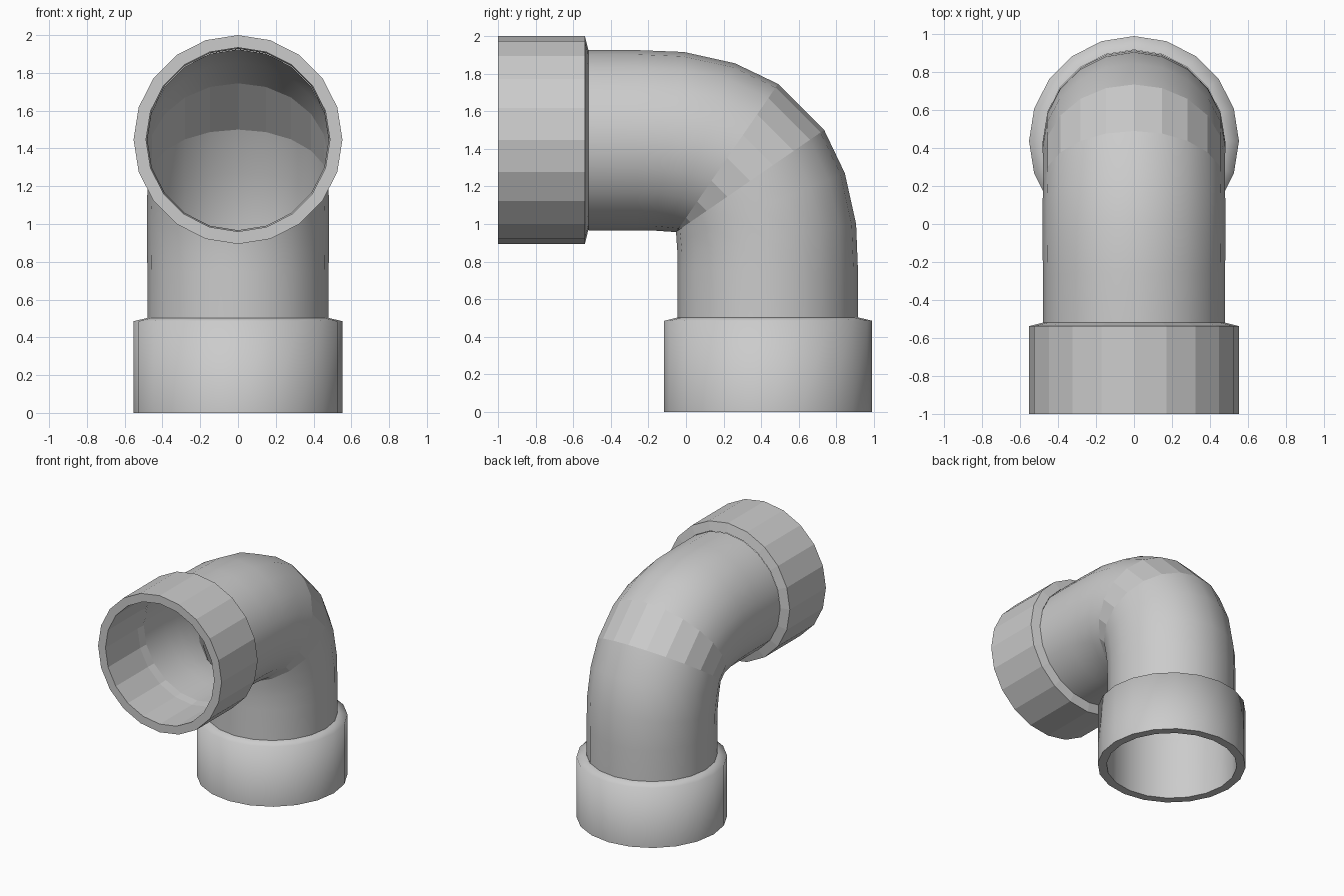
import bpy, bmesh, math
from mathutils import Vector

if "Cube" in bpy.data.objects:
    bpy.data.objects.remove(bpy.data.objects["Cube"])

SIDES = 20


def ring(bm, centre, radial, r):
    """20-sided ring; 'radial' points to its outermost vertex, in the YZ plane."""
    x = Vector((1, 0, 0))
    return [bm.verts.new(centre + r * (math.cos(a) * radial + math.sin(a) * x))
            for a in (2 * math.pi * i / SIDES for i in range(SIDES))]


def skin(bm, rings, closed=False, flat=()):
    """Bridge successive rings; the spans listed in 'flat' stay faceted."""
    spans = len(rings) if closed else len(rings) - 1
    for k in range(spans):
        a, b = rings[k], rings[(k + 1) % len(rings)]
        for i in range(SIDES):
            j = (i + 1) % SIDES
            f = bm.faces.new((a[i], a[j], b[j], b[i]))
            f.smooth = k not in flat


def finish(bm, name):
    bmesh.ops.recalc_face_normals(bm, faces=bm.faces)
    for e in bm.edges:
        if len(e.link_faces) == 2:
            e.smooth = e.calc_face_angle(0) < math.radians(80)
    me = bpy.data.meshes.new(name)
    bm.to_mesh(me)
    bm.free()
    ob = bpy.data.objects.new(name, me)
    bpy.context.collection.objects.link(ob)
    return ob


# Curved pipe: (outer y, outer z, inner y, inner z) of each ring on the vertical leg
half = [(0.915, 0.50, -0.045, 0.50), (0.915, 0.75, -0.045, 0.75),
        (0.905, 1.00, -0.045, 0.84), (0.845, 1.27, -0.05, 0.91),
        (0.735, 1.50, -0.053, 0.958)]
# The horizontal leg is the same half mirrored across the 45 degree plane
other = [(oz - 1.01, oy + 1.01, iz - 1.01, iy + 1.01) for oy, oz, iy, iz in reversed(half)]
other[-1] = (-0.52, 1.925, -0.52, 0.965)
bm = bmesh.new()
rings = []
for oy, oz, iy, iz in half + other:
    o, n = Vector((0, oy, oz)), Vector((0, iy, iz))
    rings.append(ring(bm, (o + n) / 2, (o - n).normalized(), (o - n).length / 2))
skin(bm, rings, flat=(len(half) - 1,))
finish(bm, "elbow_pipe")


# Sockets: closed (radius, depth from mouth) profile along the leg axis
def socket(name, mouth, axis, radial, depth, flat):
    profile = [(0.48, depth), (0.553, depth - 0.018), (0.553, 0),
               (0.487, 0), (0.487, depth - 0.07)]
    bm = bmesh.new()
    rings = [ring(bm, mouth + axis * d, radial, r) for r, d in profile]
    skin(bm, rings, closed=True, flat=flat)
    finish(bm, name)


Y, Z = Vector((0, 1, 0)), Vector((0, 0, 1))
socket("lower_socket", Vector((0, 0.437, 0)), Z, Y, 0.503, ())
socket("front_socket", Vector((0, -1, 1.447)), Y, Z, 0.48, range(5))
